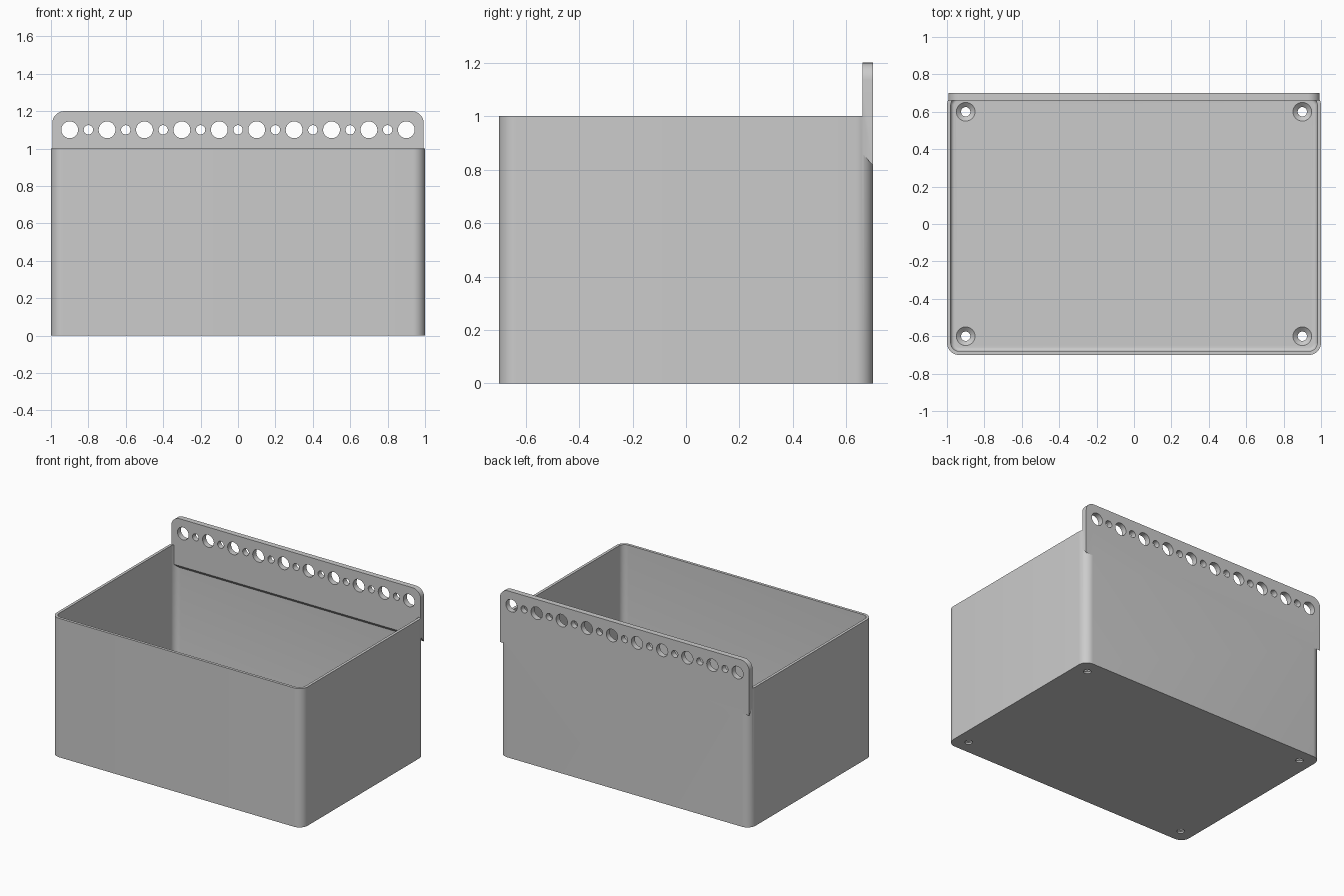
import bpy, bmesh
from math import sin, cos, pi
from mathutils import Matrix

cube = bpy.data.objects.get("Cube")
if cube:
    bpy.data.objects.remove(cube)

grey = bpy.data.materials.new("plain grey")
grey.use_nodes = True
GREY = (0.6, 0.6, 0.6, 1)
grey.diffuse_color = GREY
grey.node_tree.nodes["Principled BSDF"].inputs["Base Color"].default_value = GREY


def arc(cx, cy, r, start, steps=10):
    """Quarter circle, anticlockwise from the start angle."""
    return [(cx + r * cos(start + pi / 2 * i / steps),
             cy + r * sin(start + pi / 2 * i / steps)) for i in range(steps + 1)]


def rounded_rect(hx, hy, r):
    pts = []
    for i, (sx, sy) in enumerate([(1, 1), (-1, 1), (-1, -1), (1, -1)]):
        pts += arc(sx * (hx - r), sy * (hy - r), r, i * pi / 2)
    return pts


def loft(name, rings):
    """Closed solid through a stack of rings, capped at both ends."""
    bm = bmesh.new()
    loops = [[bm.verts.new(p) for p in ring] for ring in rings]
    n = len(loops[0])
    for a, b in zip(loops, loops[1:]):
        for i in range(n):
            j = (i + 1) % n
            bm.faces.new((a[i], a[j], b[j], b[i]))
    bm.faces.new(loops[0][::-1])
    bm.faces.new(loops[-1])
    bmesh.ops.recalc_face_normals(bm, faces=bm.faces)
    mesh = bpy.data.meshes.new(name)
    bm.to_mesh(mesh)
    bm.free()
    mesh.materials.append(grey)
    obj = bpy.data.objects.new(name, mesh)
    bpy.context.collection.objects.link(obj)
    return obj


def combine(target, other, operation):
    """Apply a boolean and drop the helper."""
    bpy.context.view_layer.objects.active = target
    mod = target.modifiers.new(operation, 'BOOLEAN')
    mod.operation, mod.solver, mod.object = operation, 'EXACT', other
    bpy.ops.object.modifier_apply(modifier=mod.name)
    bpy.data.objects.remove(other)


# Open box: rounded shell with a small fillet where walls meet the floor
WALL, FLOOR, R, FILLET = 0.02, 0.04, 0.065, 0.02
sections = [(0, 0, R), (0, 1, R), (WALL, 1, R - WALL)]
for i in range(6):
    a = pi / 2 * i / 5
    inset = WALL + FILLET * (1 - cos(a))
    sections.append((inset, FLOOR + FILLET * (1 - sin(a)), R - inset))
box = loft("storage_box", [[(x, y, z) for x, y in rounded_rect(1 - d, 0.7 - d, r)]
                           for d, z, r in sections])

# Hanging plate: rounded top corners, underside sloping down to the back
END, TOP, PR = 0.993, 1.2, 0.065
top_edge = arc(END - PR, TOP - PR, PR, 0) + arc(PR - END, TOP - PR, PR, pi / 2)
plate = loft("hanging_plate", [
    [(x, y, z) for x, z in [(-END, low), (END, low)] + top_edge]
    for y, low in [(0.66, 0.86), (0.7, 0.815)]])
combine(box, plate, 'UNION')

# Row of alternating large and small holes through the plate
cutters = bmesh.new()
for i in range(19):
    r = 0.025 if i % 2 else 0.045
    place = Matrix.Translation((-0.9 + 0.1 * i, 0.68, 1.1)) @ Matrix.Rotation(pi / 2, 4, 'X')
    bmesh.ops.create_cone(cutters, cap_ends=True, segments=32, radius1=r,
                          radius2=r, depth=0.2, matrix=place)
mesh = bpy.data.meshes.new("plate_hole_cutter")
cutters.to_mesh(mesh)
cutters.free()
cutter = bpy.data.objects.new("plate_hole_cutter", mesh)
bpy.context.collection.objects.link(cutter)
mesh.materials.append(grey)
combine(box, cutter, 'DIFFERENCE')

# Countersunk screw holes in the four floor corners
for sx in (-1, 1):
    for sy in (-1, 1):
        rings = [[(sx * 0.9 + r * cos(2 * pi * i / 32), sy * 0.6 + r * sin(2 * pi * i / 32), z)
                  for i in range(32)]
                 for r, z in [(0.025, -0.05), (0.025, 0.012), (0.05, 0.034), (0.05, 0.1)]]
        combine(box, loft("screw_hole_cutter", rings), 'DIFFERENCE')

# Smooth the curved corners, keep edges crisp
bpy.ops.object.select_all(action='DESELECT')
box.select_set(True)
bpy.context.view_layer.objects.active = box
bpy.ops.object.shade_smooth_by_angle(angle=pi / 6)
